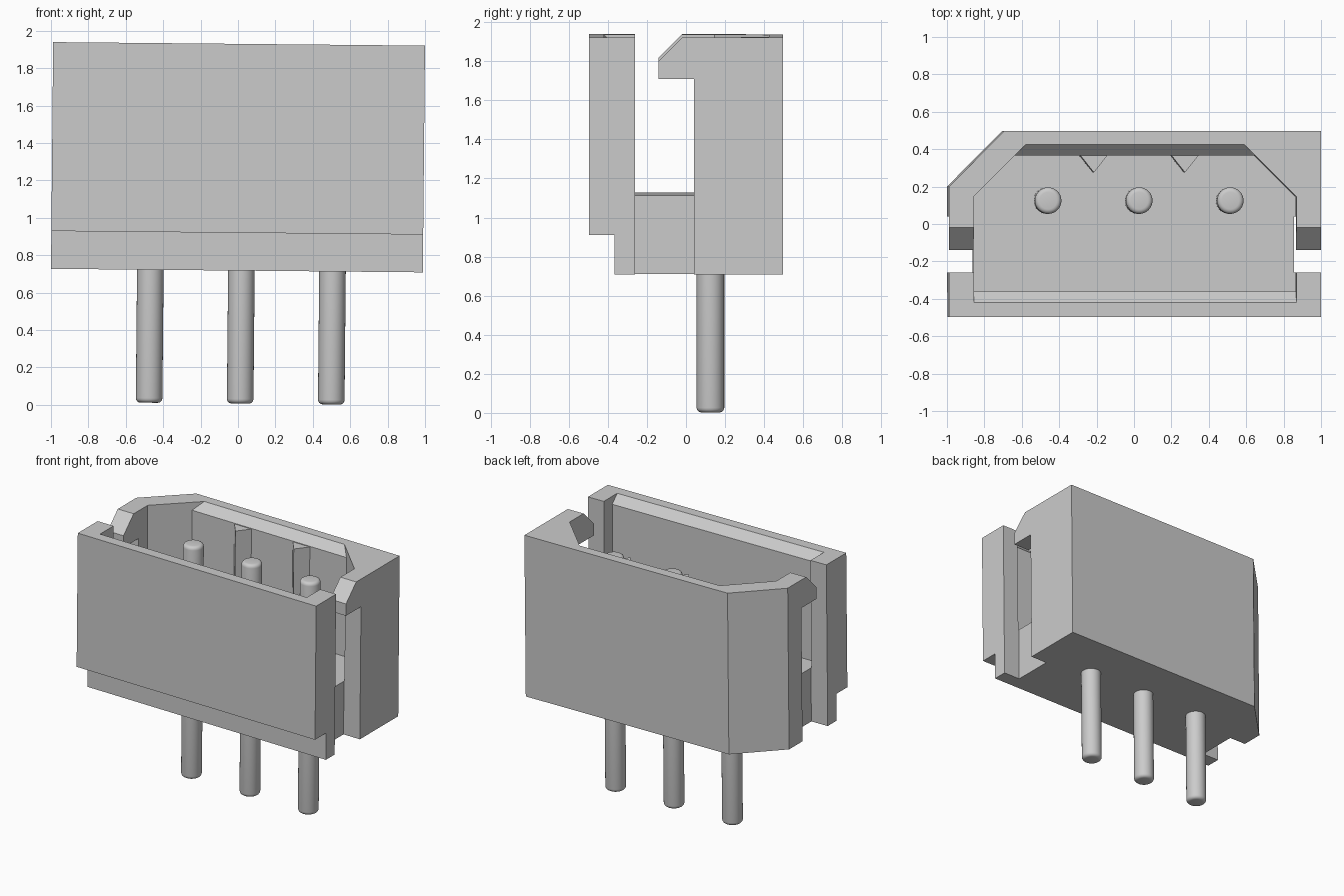
import bpy, bmesh
from mathutils import Matrix, Vector

if "Cube" in bpy.data.objects:
    bpy.data.objects.remove(bpy.data.objects["Cube"])

grey = bpy.data.materials.new("light_grey")
grey.use_nodes = True
colour = (0.6, 0.6, 0.6, 1)
grey.diffuse_color = colour
grey.node_tree.nodes["Principled BSDF"].inputs["Base Color"].default_value = colour

BOTTOM, FLOOR, TOP = 0.718, 1.12, 1.93
IN_X = 0.862
pivot = Matrix.Translation((0, 0, (BOTTOM + TOP) / 2))
tilt = pivot @ Matrix.Rotation(0.0095, 4, 'Y') @ pivot.inverted()


def add_object(name, bm):
    bmesh.ops.recalc_face_normals(bm, faces=bm.faces)
    mesh = bpy.data.meshes.new(name)
    bm.to_mesh(mesh)
    bm.free()
    mesh.materials.append(grey)
    obj = bpy.data.objects.new(name, mesh)
    bpy.context.collection.objects.link(obj)
    return obj


def loft(name, rings):
    """Closed solid through matching rings of points."""
    bm = bmesh.new()
    loops = [[bm.verts.new(p) for p in ring] for ring in rings]
    n = len(loops[0])
    for a, b in zip(loops, loops[1:]):
        for i in range(n):
            j = (i + 1) % n
            bm.faces.new((a[i], a[j], b[j], b[i]))
    bm.faces.new(loops[0])
    bm.faces.new(loops[-1])
    return add_object(name, bm)


def prism(name, outline, z0, z1):
    return loft(name, [[(x, y, z) for x, y in outline] for z in (z0, z1)])


def cavity_ring(z, spread):
    back, front = 0.365 + spread, -0.36 - spread
    bx = IN_X - (back - 0.147)
    pts = [(-IN_X, front), (IN_X, front), (IN_X, 0.147),
           (bx, back), (-bx, back), (-IN_X, 0.147)]
    return [(x, y, z) for x, y in pts]


# Housing block with one chamfered rear corner
housing = prism("housing", [(-0.994, -0.497), (0.994, -0.497), (0.994, 0.497),
                            (-0.7, 0.497), (-0.994, 0.2)], BOTTOM, TOP)

# Cavity with sloped lead-in, front undercut, and hooked side slots
cutters = [
    loft("cavity_cutter", [cavity_ring(FLOOR, 0), cavity_ring(1.87, 0),
                           cavity_ring(2.0, 0.13)]),
    prism("undercut_cutter", [(-1.2, -0.6), (1.2, -0.6), (1.2, -0.365),
                              (-1.2, -0.365)], 0.6, 0.92),
]
slot = [(-0.26, 0.6), (0.04, 0.6), (0.04, 1.72), (-0.14, 1.72),
        (-0.14, 1.81), (0.05, 2.0), (0.05, 2.1), (-0.26, 2.1)]
for side in (-1, 1):
    cutters.append(loft("slot_cutter", [[(side * x, y, z) for y, z in slot]
                                        for x in (0.858, 1.2)]))

for cutter in cutters:
    cutter.hide_render = True
    mod = housing.modifiers.new("cut", 'BOOLEAN')
    mod.operation, mod.solver, mod.object = 'DIFFERENCE', 'EXACT', cutter
bpy.context.view_layer.objects.active = housing
for mod in list(housing.modifiers):
    bpy.ops.object.modifier_apply(modifier=mod.name)
for cutter in cutters:
    bpy.data.objects.remove(cutter)
parts = [housing]

# Triangular ribs on the rear cavity wall
PIN_X, PITCH, PIN_Y = -0.463, 0.487, 0.125
for i in range(2):
    x = PIN_X + PITCH * (i + 0.5)
    parts.append(prism("rib", [(x - 0.075, 0.37), (x, 0.275), (x + 0.075, 0.37)],
                       FLOOR - 0.01, 1.865))

# Contact pins with rounded ends
LOW, HIGH = 0.007, 1.765
for i in range(3):
    bm = bmesh.new()
    spot = Vector((PIN_X + PITCH * i, PIN_Y, (LOW + HIGH) / 2))
    bmesh.ops.create_cone(bm, cap_ends=True, segments=32, radius1=0.071,
                          radius2=0.071, depth=HIGH - LOW,
                          matrix=Matrix.Translation(spot))
    rims = [e for e in bm.edges if abs(e.verts[0].co.z - e.verts[1].co.z) < 0.01]
    bmesh.ops.bevel(bm, geom=rims, offset=0.025, segments=4, profile=0.5,
                    affect='EDGES')
    parts.append(add_object("pin", bm))

# Slight lean of the whole part, then shading
for obj in parts:
    obj.data.transform(tilt)
    bpy.ops.object.select_all(action='DESELECT')
    obj.select_set(True)
    bpy.context.view_layer.objects.active = obj
    bpy.ops.object.shade_smooth_by_angle(angle=0.52)
